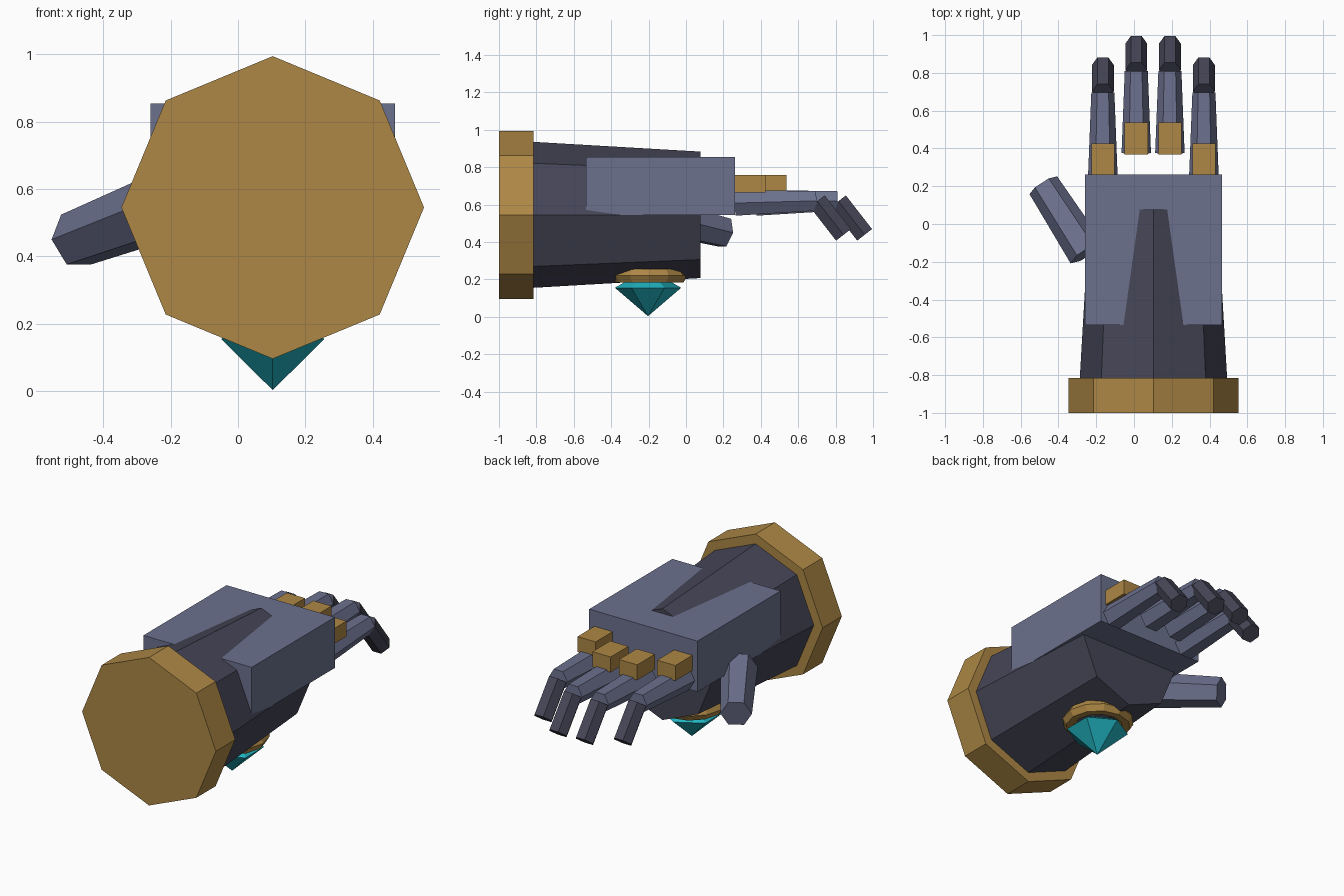
import bpy, bmesh, math
from mathutils import Vector

if "Cube" in bpy.data.objects:
    bpy.data.objects.remove(bpy.data.objects["Cube"])


def material(name, rgb):
    m = bpy.data.materials.new(name)
    m.diffuse_color = (*rgb, 1)
    m.use_nodes = True
    m.node_tree.nodes["Principled BSDF"].inputs["Base Color"].default_value = m.diffuse_color
    return m


GOLD = material("aged gold", (0.42, 0.245, 0.06))
SLATE = material("slate plate", (0.15, 0.165, 0.27))
DARK = material("dark steel", (0.06, 0.06, 0.095))
TEAL = material("teal gem", (0.015, 0.45, 0.53))
CX, CZ = 0.103, 0.545          # forearm axis


def finish(name, bm, mat):
    bmesh.ops.remove_doubles(bm, verts=bm.verts, dist=1e-5)
    bmesh.ops.recalc_face_normals(bm, faces=bm.faces)
    me = bpy.data.meshes.new(name)
    bm.to_mesh(me)
    bm.free()
    me.materials.append(mat)
    ob = bpy.data.objects.new(name, me)
    bpy.context.collection.objects.link(ob)
    return ob


def loft(name, stations, sides, mat):
    """Capped polygonal tube through (centre, radius) stations on a straight axis."""
    axis = (Vector(stations[-1][0]) - Vector(stations[0][0])).normalized()
    side = axis.cross(Vector((0, 0, 1)))
    side = side.normalized() if side.length > 1e-4 else Vector((0, 1, 0))
    up = side.cross(axis)
    bm = bmesh.new()
    rings = []
    for c, r in stations:
        ring = []
        for k in range(sides):
            a = 2 * math.pi * k / sides
            ring.append(bm.verts.new(Vector(c) + (side * math.cos(a) + up * math.sin(a)) * r))
        rings.append(ring)
    for p, q in zip(rings, rings[1:]):
        for k in range(sides):
            j = (k + 1) % sides
            bm.faces.new((p[k], p[j], q[j], q[k]))
    bm.faces.new(rings[0])
    if stations[-1][1] > 0.001:
        bm.faces.new(rings[-1])
    return finish(name, bm, mat)


def box(name, lo, hi, mat):
    bm = bmesh.new()
    bmesh.ops.create_cube(bm, size=1)
    lo, hi = Vector(lo), Vector(hi)
    for v in bm.verts:
        v.co = (lo + hi) / 2 + v.co * (hi - lo)
    return finish(name, bm, mat)


def torus(name, centre, major, minor, n, m, mat):
    bm = bmesh.new()
    g = []
    for i in range(n):
        a = 2 * math.pi * i / n
        row = []
        for j in range(m):
            b = 2 * math.pi * j / m
            r = major + minor * math.cos(b)
            row.append(bm.verts.new(Vector(centre) + Vector(
                (r * math.cos(a), r * math.sin(a), minor * math.sin(b)))))
        g.append(row)
    for i in range(n):
        for j in range(m):
            i2, j2 = (i + 1) % n, (j + 1) % m
            bm.faces.new((g[i][j], g[i2][j], g[i2][j2], g[i][j2]))
    return finish(name, bm, mat)


# Forearm, cuff and hand plate
loft("cuff", [((CX, -1, CZ), 0.449), ((CX, -0.815, CZ), 0.449)], 8, GOLD)
loft("forearm", [((CX, -0.9, CZ), 0.395), ((CX, 0.078, CZ), 0.338)], 8, DARK)
box("hand_plate", (-0.26, -0.535, 0.545), (0.466, 0.262, 0.853), SLATE)

# Fingers: the inner two sit further forward
for i, (x, y) in enumerate([(-0.165, 0.262), (0.012, 0.375), (0.19, 0.375), (0.37, 0.262)]):
    loft(f"finger_base_{i}", [((x, y, 0.608), 0.078), ((x, y + 0.435, 0.62), 0.061)], 6, SLATE)
    loft(f"finger_tip_{i}", [((x, y + 0.44, 0.618), 0.058), ((x, y + 0.58, 0.438), 0.058)], 6, DARK)
    k = y - 0.007
    box(f"knuckle_{i}", (x - 0.061, k, 0.665), (x + 0.061, k + 0.17, 0.758), GOLD)

# Thumb
loft("thumb", [((-0.25, -0.153, 0.537), 0.102), ((-0.48, 0.205, 0.45), 0.087)], 6, SLATE)

# Gem and its setting under the wrist
torus("gem_setting", (CX, -0.197, 0.22), 0.163, 0.042, 12, 6, GOLD)
loft("gem", [((CX, -0.203, 0.2), 0.1), ((CX, -0.203, 0.155), 0.177), ((CX, -0.203, 0.003), 0)], 6, TEAL)
